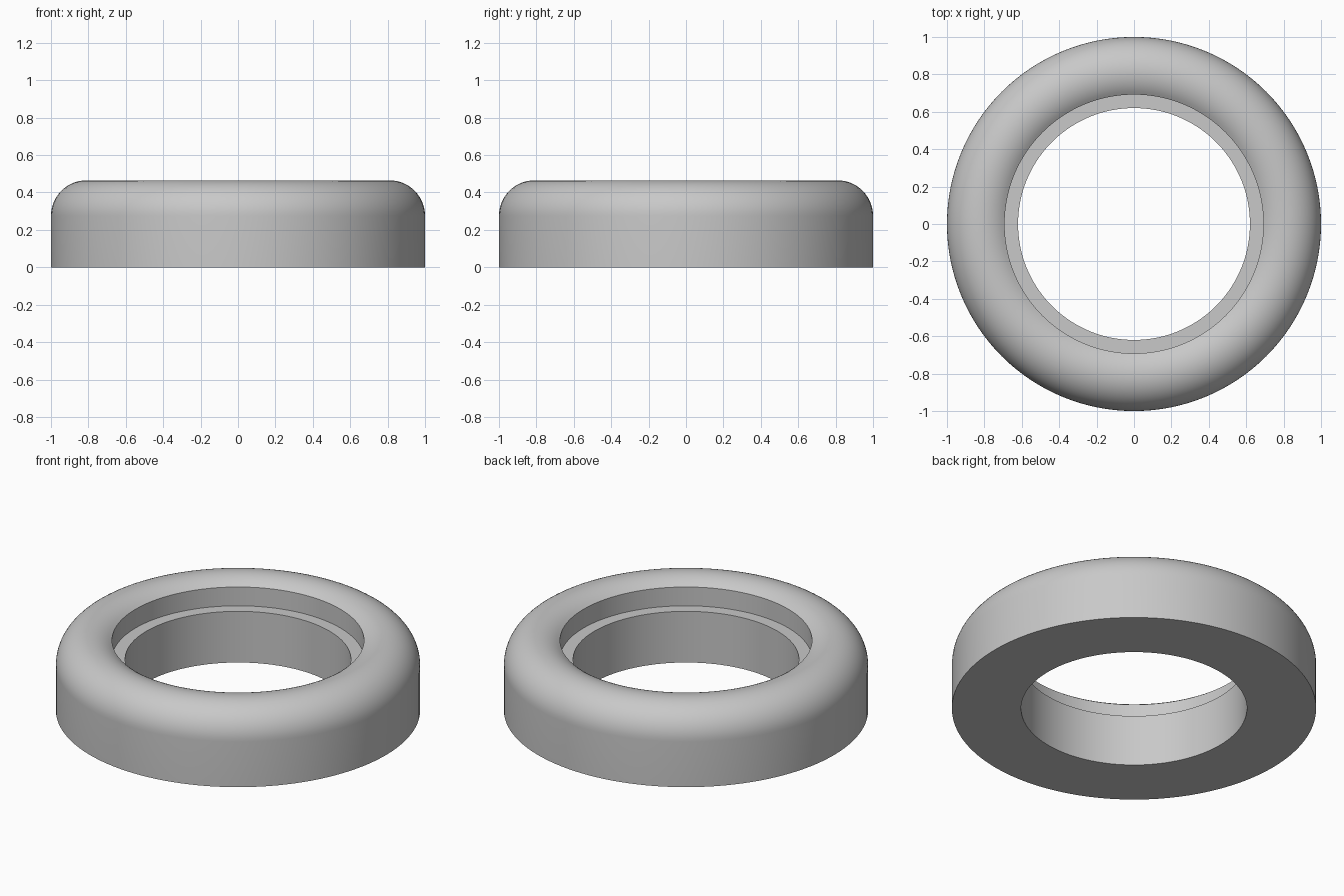
import bpy, bmesh
from math import acos, cos, sin, pi, radians
from mathutils import Vector, Matrix

cube = bpy.data.objects.get("Cube")
if cube:
    bpy.data.objects.remove(cube, do_unlink=True)

# Ring dimensions
OUTER, BORE, RECESS = 1.0, 0.62, 0.692
HEIGHT, LEDGE, ROUND = 0.465, 0.31, 0.19
SEGMENTS, ARC_STEPS = 128, 20

# Single grey material
grey = bpy.data.materials.new("plain grey")
grey.use_nodes = True
colour = (0.58, 0.58, 0.58, 1)
grey.diffuse_color = colour
grey.node_tree.nodes["Principled BSDF"].inputs["Base Color"].default_value = colour

# Cross-section: flat base, straight wall, rounded crown, recess wall, ledge, bore
arc_r, arc_z = OUTER - ROUND, HEIGHT - ROUND
end = acos((RECESS - arc_r) / ROUND)
profile = [(BORE, 0), (OUTER, 0)]
for i in range(ARC_STEPS + 1):
    a = end * i / ARC_STEPS
    profile.append((arc_r + ROUND * cos(a), arc_z + ROUND * sin(a)))
profile += [(RECESS, LEDGE), (BORE, LEDGE)]

# Revolve the closed section around the vertical axis
bm = bmesh.new()
rings = []
for s in range(SEGMENTS):
    turn = Matrix.Rotation(2 * pi * s / SEGMENTS, 3, "Z")
    rings.append([bm.verts.new(turn @ Vector((r, 0, z))) for r, z in profile])
n = len(profile)
for s in range(SEGMENTS):
    here, there = rings[s], rings[(s + 1) % SEGMENTS]
    for i in range(n):
        j = (i + 1) % n
        bm.faces.new((here[i], there[i], there[j], here[j]))
bmesh.ops.recalc_face_normals(bm, faces=bm.faces)

mesh = bpy.data.meshes.new("rounded_ring")
bm.to_mesh(mesh)
bm.free()
mesh.materials.append(grey)
ring = bpy.data.objects.new("rounded_ring", mesh)
bpy.context.collection.objects.link(ring)

# Smooth crown with crisp recess and base edges
bpy.ops.object.select_all(action="DESELECT")
ring.select_set(True)
bpy.context.view_layer.objects.active = ring
bpy.ops.object.shade_smooth_by_angle(angle=radians(30))
